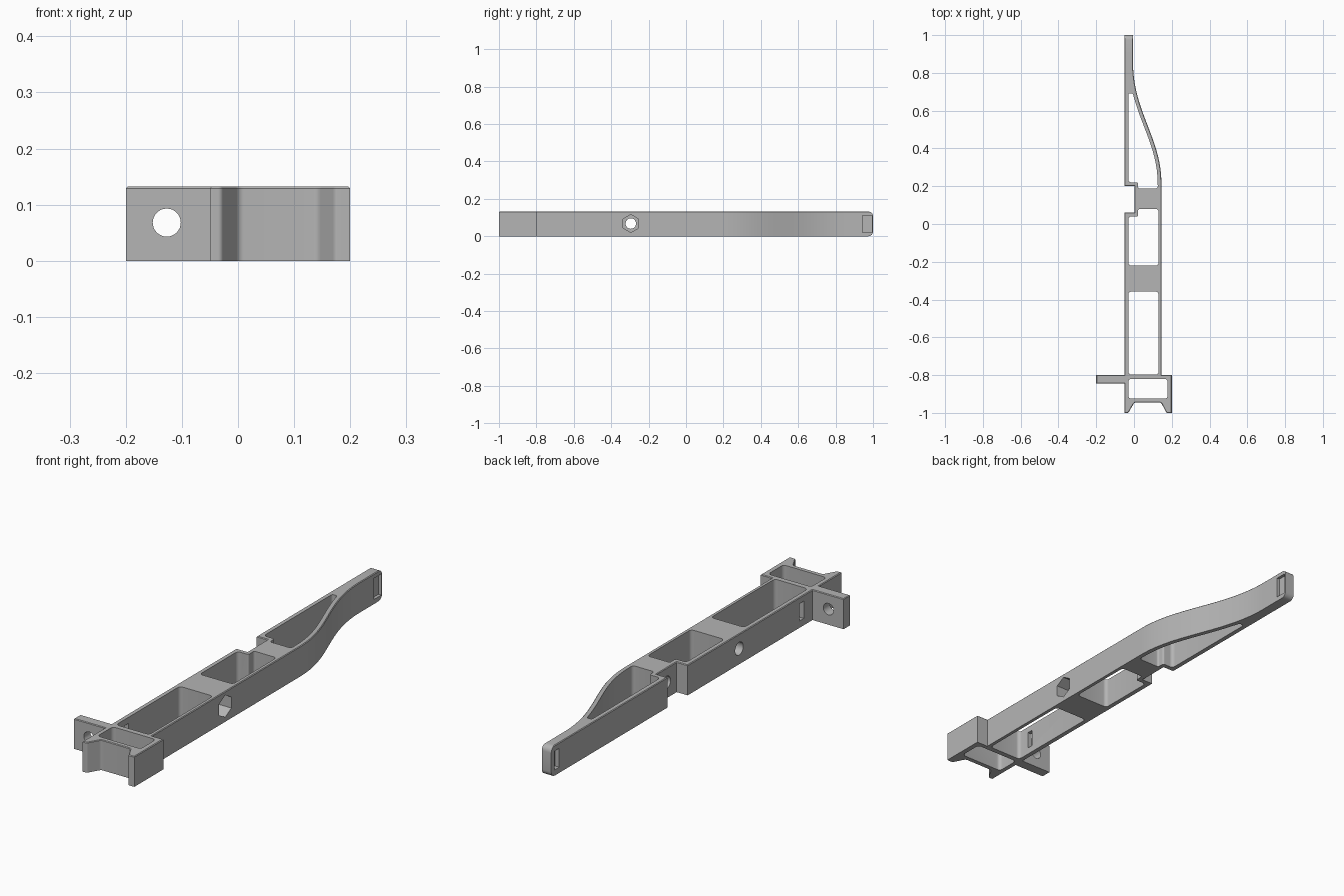
import bpy, bmesh, math
from mathutils import Vector
from mathutils.geometry import interpolate_bezier

if "Cube" in bpy.data.objects:
    bpy.data.objects.remove(bpy.data.objects["Cube"])

H = 0.132          # body height
MID = 0.068        # height of the holes
WALL = 0.02

grey = bpy.data.materials.new("matt grey")
grey.use_nodes = True
grey.diffuse_color = (0.46, 0.46, 0.46, 1)
grey.node_tree.nodes["Principled BSDF"].inputs["Base Color"].default_value = (0.46, 0.46, 0.46, 1)


def rounded(points, steps=6):
    """Points are (u, v) or (u, v, radius); rounds the corners that have a radius."""
    out = []
    for i, p in enumerate(points):
        c = Vector(p[:2])
        if len(p) == 2:
            out.append(c)
            continue
        a = Vector(points[i - 1][:2]) - c
        b = Vector(points[(i + 1) % len(points)][:2]) - c
        half = a.angle(b) / 2
        d = min(p[2] / math.tan(half), a.length * 0.5, b.length * 0.5)
        center = c + (a.normalized() + b.normalized()).normalized() * d / math.cos(half)
        start, end = c + a.normalized() * d - center, c + b.normalized() * d - center
        sweep = start.angle_signed(end)
        for k in range(steps + 1):
            t = -sweep * k / steps
            out.append(center + Vector((start.x * math.cos(t) - start.y * math.sin(t),
                                        start.x * math.sin(t) + start.y * math.cos(t))))
    return out


def prism(name, points, lo, hi, axis="Z", chamfer=0):
    """Extrudes a flat profile from lo to hi along an axis."""
    place = {"X": lambda u, v, w: (w, u, v),
             "Y": lambda u, v, w: (u, w, v),
             "Z": lambda u, v, w: (u, v, w)}[axis]
    bm = bmesh.new()
    base = bm.faces.new([bm.verts.new(place(u, v, lo)) for u, v in points])
    ext = bmesh.ops.extrude_face_region(bm, geom=[base], use_keep_orig=True)
    new = [g for g in ext["geom"] if isinstance(g, bmesh.types.BMVert)]
    bmesh.ops.translate(bm, verts=new, vec=place(0, 0, hi - lo))
    bmesh.ops.recalc_face_normals(bm, faces=bm.faces)
    if chamfer:
        rim = [e for e in bm.edges if all(v.co.z > hi - 1e-5 for v in e.verts)]
        bmesh.ops.bevel(bm, geom=rim, offset=chamfer, segments=1, affect="EDGES")
    mesh = bpy.data.meshes.new(name)
    bm.to_mesh(mesh)
    bm.free()
    mesh.materials.append(grey)
    obj = bpy.data.objects.new(name, mesh)
    bpy.context.collection.objects.link(obj)
    return obj


def combine(target, tool, operation="DIFFERENCE"):
    tool.hide_render = True
    mod = target.modifiers.new(tool.name, "BOOLEAN")
    mod.operation, mod.solver, mod.object = operation, "EXACT", tool
    bpy.context.view_layer.objects.active = target
    bpy.ops.object.modifier_apply(modifier=mod.name)
    bpy.data.objects.remove(tool)


def box(x0, x1, y0, y1, r=None):
    pts = [(x0, y0), (x1, y0), (x1, y1), (x0, y1)]
    return rounded([p + (r,) for p in pts]) if r else pts


def ring(u, v, radius, sides):
    return [(u + radius * math.sin(math.tau * k / sides),
             v + radius * math.cos(math.tau * k / sides)) for k in range(sides)]


# S-shaped side, and the same line moved inward by the wall thickness
sweep = interpolate_bezier(Vector((0.145, 0.22)), Vector((0.145, 0.45)),
                           Vector((-0.005, 0.6)), Vector((-0.005, 0.85)), 28)
sweep = [Vector(p[:2]) for p in sweep]
inner = []
for i, p in enumerate(sweep):
    t = (sweep[min(i + 1, 27)] - sweep[max(i - 1, 0)]).normalized()
    inner.append(p + Vector((-t.y, t.x)) * WALL)

# Main body outline with forked foot, side tab and notch
outline = [(-0.05, -1), (-0.03, -1, 0.01), (0.002, -0.945, 0.015), (0.143, -0.945, 0.015),
           (0.172, -1, 0.01), (0.2, -1), (0.2, -0.8), (0.145, -0.8)]
outline += [tuple(p) for p in sweep]
outline += [(-0.005, 1), (-0.05, 1), (-0.05, 0.2), (0.003, 0.2), (0.003, 0.06),
            (-0.05, 0.06), (-0.05, -0.8), (-0.2, -0.8), (-0.2, -0.845), (-0.05, -0.845)]
body = prism("arm_body", rounded(outline), 0, H, chamfer=0.003)

# Rounded tip
slab = rounded([(-1.1, -0.1), (0.9, -0.1), (0.9, 0), (1, 0, 0.025), (1, H, 0.025),
                (0.9, H), (0.9, 0.3), (-1.1, 0.3)])
combine(body, prism("tip_rounding", slab, -0.5, 0.5, "X"), "INTERSECT")

# Open pockets through the body
R = 0.016
curved_pocket = [(-0.03, 0.22, R), (0.022, 0.22, 0.008), (0.022, 0.187, 0.01), (0.127, 0.187, R)]
curved_pocket += [tuple(p) for p in inner if p.y < 0.665]
curved_pocket += [(-0.007, 0.692, 0.006), (-0.03, 0.692, 0.01)]
stepped_pocket = [(-0.03, -0.22, R), (0.13, -0.22, R), (0.13, 0.08, R),
                  (0.022, 0.08, 0.01), (0.022, 0.04, 0.008), (-0.03, 0.04, R)]
pockets = {"curved_pocket": rounded(curved_pocket),
           "stepped_pocket": rounded(stepped_pocket),
           "long_pocket": box(-0.03, 0.13, -0.797, -0.358, R),
           "foot_pocket": box(-0.03, 0.178, -0.925, -0.82, R)}
for name, pts in pockets.items():
    combine(body, prism(name, pts, -0.1, 0.3))

# Bolt hole with hexagonal nut seat, notch hole and tab hole
combine(body, prism("bolt_hole", ring(-0.295, MID, 0.028, 32), -0.3, 0.3, "X"))
combine(body, prism("nut_seat", ring(-0.295, MID, 0.048, 6), 0.085, 0.3, "X"))
combine(body, prism("notch_hole", ring(0.13, MID, 0.028, 32), -0.1, 0.08, "X"))
combine(body, prism("tab_hole", ring(-0.127, MID, 0.025, 32), -0.9, -0.7, "Y"))

# Slot in the side wall and recesses in the tip
combine(body, prism("wall_slot", box(-0.74, -0.712, 0.03, 0.105), -0.1, 0, "X"))
combine(body, prism("tip_recess", box(0.943, 0.994, 0.02, 0.112), -0.018, 0.1, "X"))
combine(body, prism("tip_slot", box(0.945, 0.978, 0.025, 0.107), -0.1, -0.03, "X"))

bpy.ops.object.select_all(action="DESELECT")
body.select_set(True)
bpy.context.view_layer.objects.active = body
bpy.ops.object.shade_smooth_by_angle(angle=math.radians(30))
